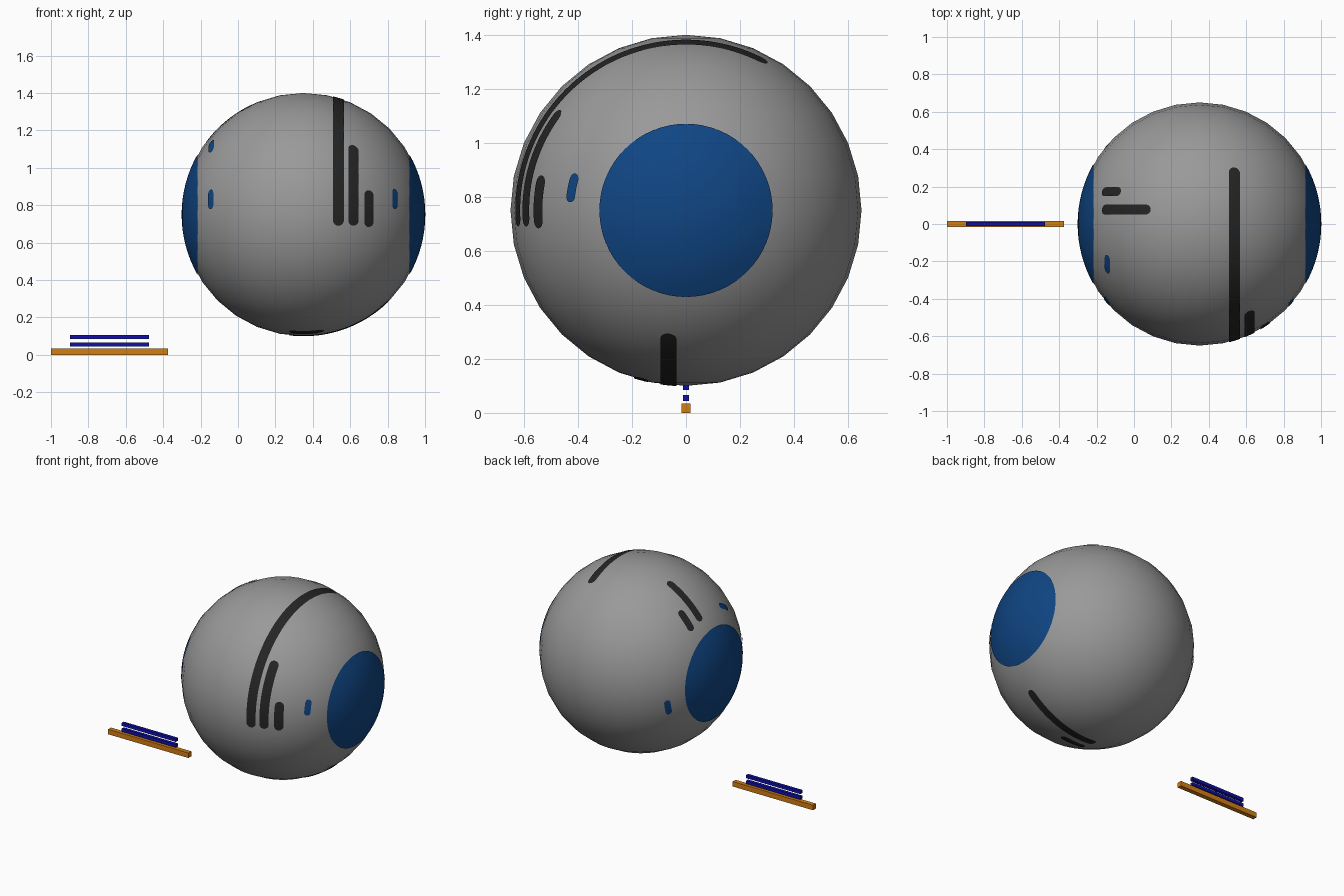
import bpy, bmesh
from math import sin, cos, asin, sqrt, radians, pi
from mathutils import Vector

if "Cube" in bpy.data.objects:
    bpy.data.objects.remove(bpy.data.objects["Cube"], do_unlink=True)

CENTRE = Vector((0.35, 0, 0.75))
R = 0.65
SKIN = R + 0.0015    # painted markings sit just above the ball


def material(name, color):
    m = bpy.data.materials.new(name)
    m.use_nodes = True
    m.diffuse_color = (*color, 1)
    m.node_tree.nodes["Principled BSDF"].inputs["Base Color"].default_value = (*color, 1)
    return m


grey = material("grey", (0.32, 0.32, 0.32))
black = material("black", (0.018, 0.018, 0.018))
blue = material("blue", (0.005, 0.06, 0.23))
deep_blue = material("deep blue", (0.005, 0.005, 0.4))
orange = material("orange", (0.65, 0.21, 0.006))


def finish(name, bm, mat, smooth=True):
    bmesh.ops.recalc_face_normals(bm, faces=bm.faces)
    for f in bm.faces:
        # markings and ball always face away from the ball centre
        if smooth and f.normal.dot(f.calc_center_median() - CENTRE) < 0:
            f.normal_flip()
        f.smooth = smooth
    mesh = bpy.data.meshes.new(name)
    bm.to_mesh(mesh)
    bm.free()
    mesh.materials.append(mat)
    obj = bpy.data.objects.new(name, mesh)
    bpy.context.collection.objects.link(obj)
    return obj


def box(name, x0, x1, half_depth, z0, z1, mat):
    bm = bmesh.new()
    bmesh.ops.create_cube(bm, size=1)
    for v in bm.verts:
        v.co = ((x0 + x1) / 2 + v.co.x * (x1 - x0), v.co.y * 2 * half_depth,
                (z0 + z1) / 2 + v.co.z * (z1 - z0))
    finish(name, bm, mat, smooth=False)


def grid_faces(bm, rows):
    for a, b in zip(rows, rows[1:]):
        for i in range(len(a) - 1):
            bm.faces.new((a[i], a[i + 1], b[i + 1], b[i]))


def stripe(name, axis, offset, start, end, width, mat):
    """Round-ended band along the circle where the axis coordinate is constant."""
    lat0, half = asin(offset / R), width / 2 / R
    start, end = radians(start), radians(end)
    steps = max(8, int((end - start) * 24))
    bm = bmesh.new()
    rows = []
    for j in range(9):
        v = -cos(pi * j / 8)
        lat = lat0 + v * half
        inset = half / cos(lat0) * (1 - sqrt(max(0, 1 - v * v)))
        row = []
        for i in range(steps + 1):
            t = start + inset + (end - start - 2 * inset) * i / steps
            across, up = cos(lat) * cos(t), cos(lat) * sin(t)
            d = (sin(lat), -across, up) if axis == "x" else (across, sin(lat), up)
            row.append(bm.verts.new(CENTRE + SKIN * Vector(d)))
        rows.append(row)
    grid_faces(bm, rows)
    finish(name, bm, mat)


def cap(name, side, radius, mat):
    """Round patch around the side pole of the ball."""
    edge, rings, sides = asin(radius / R), 8, 64
    bm = bmesh.new()
    pole = bm.verts.new(CENTRE + Vector((side * SKIN, 0, 0)))
    rows = []
    for j in range(1, rings + 1):
        a = edge * j / rings
        row = [bm.verts.new(CENTRE + SKIN * Vector((
            side * cos(a), sin(a) * cos(2 * pi * i / sides), sin(a) * sin(2 * pi * i / sides))))
            for i in range(sides)]
        rows.append(row + row[:1])
    for a, b in zip(rows[0], rows[0][1:]):
        bm.faces.new((pole, a, b))
    grid_faces(bm, rows)
    finish(name, bm, mat)


# Ball
bm = bmesh.new()
bmesh.ops.create_uvsphere(bm, u_segments=32, v_segments=16, radius=R)
bmesh.ops.translate(bm, verts=bm.verts, vec=CENTRE)
finish("ball", bm, grey)

# Round side patches
cap("left_patch", 1, 0.32, blue)
cap("right_patch", -1, 0.32, blue)

# Black stripes on the front and over the top
stripe("front_stripe_long", "x", 0.187, -5.5, 119, 0.062, black)
stripe("front_stripe_middle", "x", 0.267, -5.8, 38.6, 0.06, black)
stripe("front_stripe_short", "x", 0.35, -7, 13.7, 0.06, black)

# Black stripes on the upper right and underneath
stripe("top_stripe_long", "y", 0.077, 113.8, 143.7, 0.053, black)
stripe("top_stripe_short", "y", 0.173, 132, 146, 0.05, black)
stripe("under_stripe_long", "y", -0.065, -97, -44.7, 0.06, black)
stripe("under_stripe_short", "y", -0.165, -97, -80, 0.055, black)

# Small blue dashes beside the patches
stripe("left_dash", "x", 0.488, 4, 18.4, 0.042, blue)
stripe("right_dash_front", "x", -0.495, 4, 18.4, 0.042, blue)
stripe("right_dash_top", "x", -0.492, 52, 67, 0.042, blue)
stripe("right_dash_back", "x", -0.495, 187, 202, 0.042, blue)

# Separate handle: orange bar with two thin rods above it
box("orange_bar", -1, -0.375, 0.016, 0, 0.035, orange)
for name, z in (("lower_rod", 0.055), ("upper_rod", 0.095)):
    box(name, -0.898, -0.476, 0.011, z - 0.011, z + 0.011, deep_blue)
